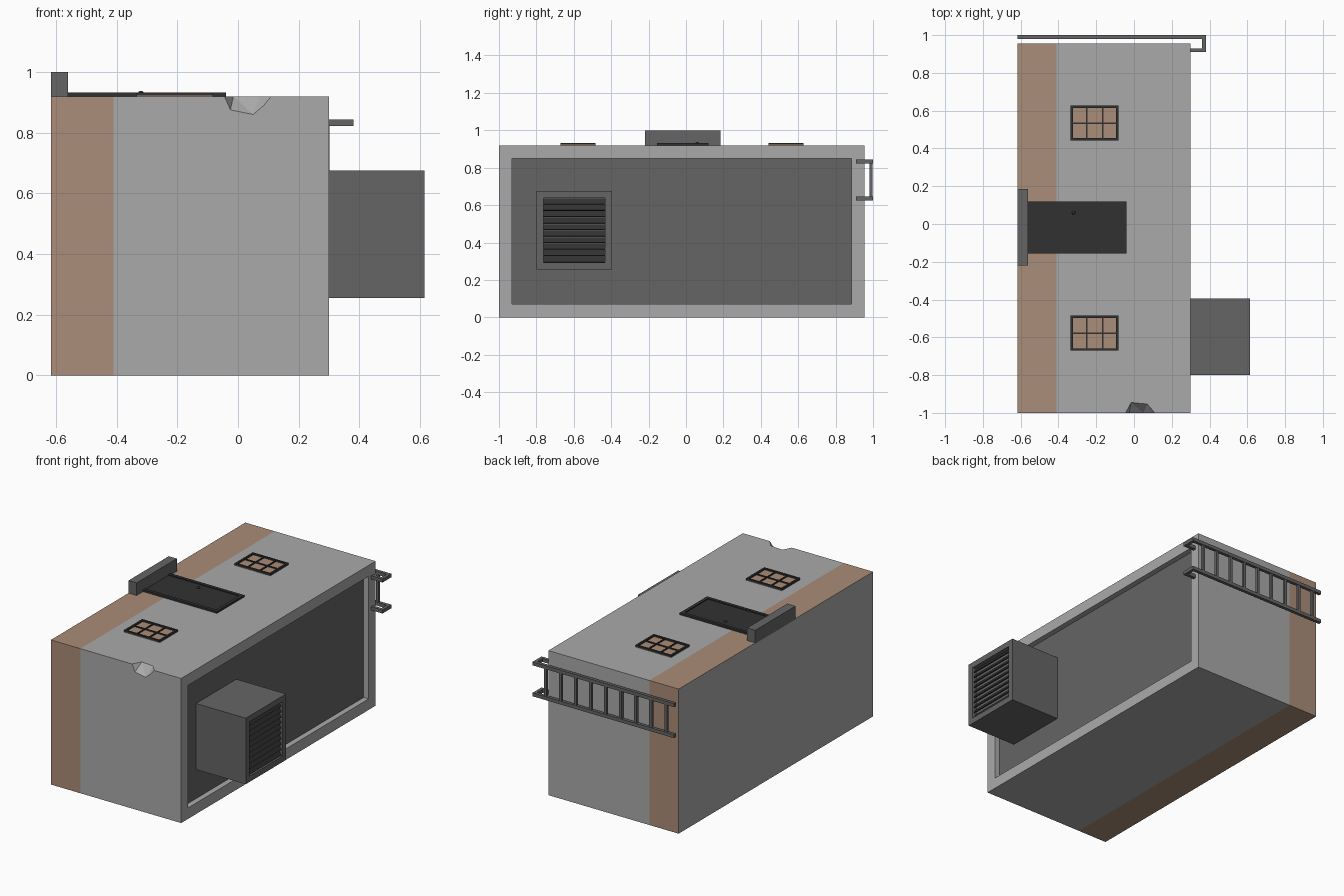
import bpy, bmesh, math
from mathutils import Vector, Matrix

if "Cube" in bpy.data.objects:
    bpy.data.objects.remove(bpy.data.objects["Cube"])


def mat(name, rgb):
    m = bpy.data.materials.new(name)
    m.diffuse_color = (*rgb, 1)
    m.use_nodes = True
    m.node_tree.nodes["Principled BSDF"].inputs["Base Color"].default_value = m.diffuse_color
    return m


GREY = mat("wall grey", (0.40, 0.40, 0.40))
BROWN = mat("brick brown", (0.40, 0.266, 0.188))
DARK = mat("dark grey", (0.13, 0.13, 0.13))
COAL = mat("charcoal", (0.031, 0.031, 0.031))


def finish(bm, name, mats):
    bmesh.ops.recalc_face_normals(bm, faces=bm.faces[:])
    me = bpy.data.meshes.new(name)
    bm.to_mesh(me)
    bm.free()
    for m in mats:
        me.materials.append(m)
    ob = bpy.data.objects.new(name, me)
    bpy.context.collection.objects.link(ob)
    return ob


def add_box(bm, x, y, z, tilt=0):
    """Box from (min, max) pairs, optionally tilted about y."""
    centre = Vector([(a + b) / 2 for a, b in (x, y, z)])
    size = [b - a for a, b in (x, y, z)]
    m = Matrix.Translation(centre) @ Matrix.Rotation(tilt, 4, 'Y') @ Matrix.Diagonal((*size, 1))
    bmesh.ops.create_cube(bm, size=1, matrix=m)


def boxes(name, material, *specs):
    bm = bmesh.new()
    for s in specs:
        add_box(bm, *s)
    return finish(bm, name, [material])


def recess_right(bm, border, depth):
    """Sink a panel into the +x face and return its floor."""
    bm.normal_update()
    face = max(bm.faces, key=lambda f: f.calc_center_median().x)
    bmesh.ops.inset_region(bm, faces=[face], thickness=border, use_even_offset=True)
    floor = bmesh.ops.extrude_discrete_faces(bm, faces=[face])["faces"][0]
    bmesh.ops.translate(bm, verts=floor.verts[:], vec=(-depth, 0, 0))
    return floor


# Building lying on its back: roof faces +x, facade faces +z
bm = bmesh.new()
add_box(bm, (-0.617, 0.30), (-1, 0.955), (0, 0.92))
recess_right(bm, 0.07, 0.035).material_index = 2
bmesh.ops.bisect_plane(bm, geom=bm.verts[:] + bm.edges[:] + bm.faces[:],
                       plane_co=(-0.41, 0, 0), plane_no=(1, 0, 0))
bm.normal_update()
for f in bm.faces:
    if f.calc_center_median().x < -0.41 and abs(f.normal.x) < 0.5:
        f.material_index = 1
building = finish(bm, "building", [GREY, BROWN, DARK])

# Chipped wall edge
bm = bmesh.new()
for p in [(-0.045, -1, 0.92), (0.11, -1, 0.92), (-0.025, -1, 0.875), (0.05, -1, 0.86),
          (0.085, -1, 0.89), (-0.015, -0.945, 0.92), (0.07, -0.953, 0.92),
          (-0.045, -1.02, 0.94), (0.11, -1.02, 0.94), (-0.025, -1.02, 0.875),
          (0.05, -1.02, 0.86), (-0.015, -0.945, 0.94), (0.07, -0.953, 0.94)]:
    bm.verts.new(p)
bmesh.ops.convex_hull(bm, input=bm.verts[:])
cutter = finish(bm, "chip_cutter", [GREY])
cutter.hide_render = True
mod = building.modifiers.new("chip", 'BOOLEAN')
mod.object = cutter
mod.solver = 'EXACT'
bpy.context.view_layer.objects.active = building
bpy.ops.object.modifier_apply(modifier=mod.name)
bpy.data.objects.remove(cutter)

# Door with raised frame, knob and step
boxes("door_step", DARK, ((-0.617, -0.56), (-0.22, 0.185), (0.915, 1.0)))
boxes("door_panel", COAL, ((-0.56, -0.06), (-0.14, 0.10), (0.91, 0.926)))
boxes("door_frame", COAL,
      ((-0.56, -0.04), (-0.155, -0.135), (0.91, 0.932)),
      ((-0.56, -0.04), (0.10, 0.12), (0.91, 0.932)),
      ((-0.06, -0.04), (-0.135, 0.10), (0.91, 0.932)))
bm = bmesh.new()
bmesh.ops.create_uvsphere(bm, u_segments=12, v_segments=8, radius=0.01,
                          matrix=Matrix.Translation((-0.32, 0.06, 0.928)))
finish(bm, "door_knob", [COAL])

# Windows, three panes by two
for side, y0, y1 in (("left", -0.67, -0.485), ("right", 0.442, 0.627)):
    x0, x1, zs = -0.335, -0.082, (0.91, 0.932)
    boxes(side + "_window_panes", BROWN, ((x0, x1), (y0, y1), (0.912, 0.923)))
    bars = [((x0, x1), (y0, y0 + 0.012), zs), ((x0, x1), (y1 - 0.012, y1), zs),
            ((x0, x0 + 0.012), (y0, y1), zs), ((x1 - 0.012, x1), (y0, y1), zs)]
    thin, ym = (0.91, 0.929), (y0 + y1) / 2
    bars.append(((x0, x1), (ym - 0.004, ym + 0.004), thin))
    for i in (1, 2):
        xm = x0 + (x1 - x0) * i / 3
        bars.append(((xm - 0.004, xm + 0.004), (y0, y1), thin))
    boxes(side + "_window_frame", COAL, *bars)

# Rooftop ventilation unit with louvres
bm = bmesh.new()
add_box(bm, (0.26, 0.615), (-0.80, -0.395), (0.255, 0.675))
recess_right(bm, 0.037, 0.03)
finish(bm, "vent_unit", [DARK])
slats = []
for i in range(10):
    z = 0.309 + i * 0.0345
    slats.append(((0.594, 0.600), (-0.763, -0.432), (z - 0.016, z + 0.016), math.radians(-30)))
boxes("vent_louvres", COAL, *slats)

# Ladder on the back wall, hooked over the roof edge
parts = []
for z in (0.625, 0.822):
    zs = (z, z + 0.022)
    parts += [((-0.617, 0.38), (0.98, 1.0), zs),
              ((0.36, 0.38), (0.91, 0.98), zs),
              ((0.295, 0.36), (0.91, 0.93), zs)]
for i in range(9):
    x = -0.555 + i * 0.106
    parts.append(((x - 0.009, x + 0.009), (0.982, 0.998), (0.64, 0.83)))
boxes("ladder", DARK, *parts)
